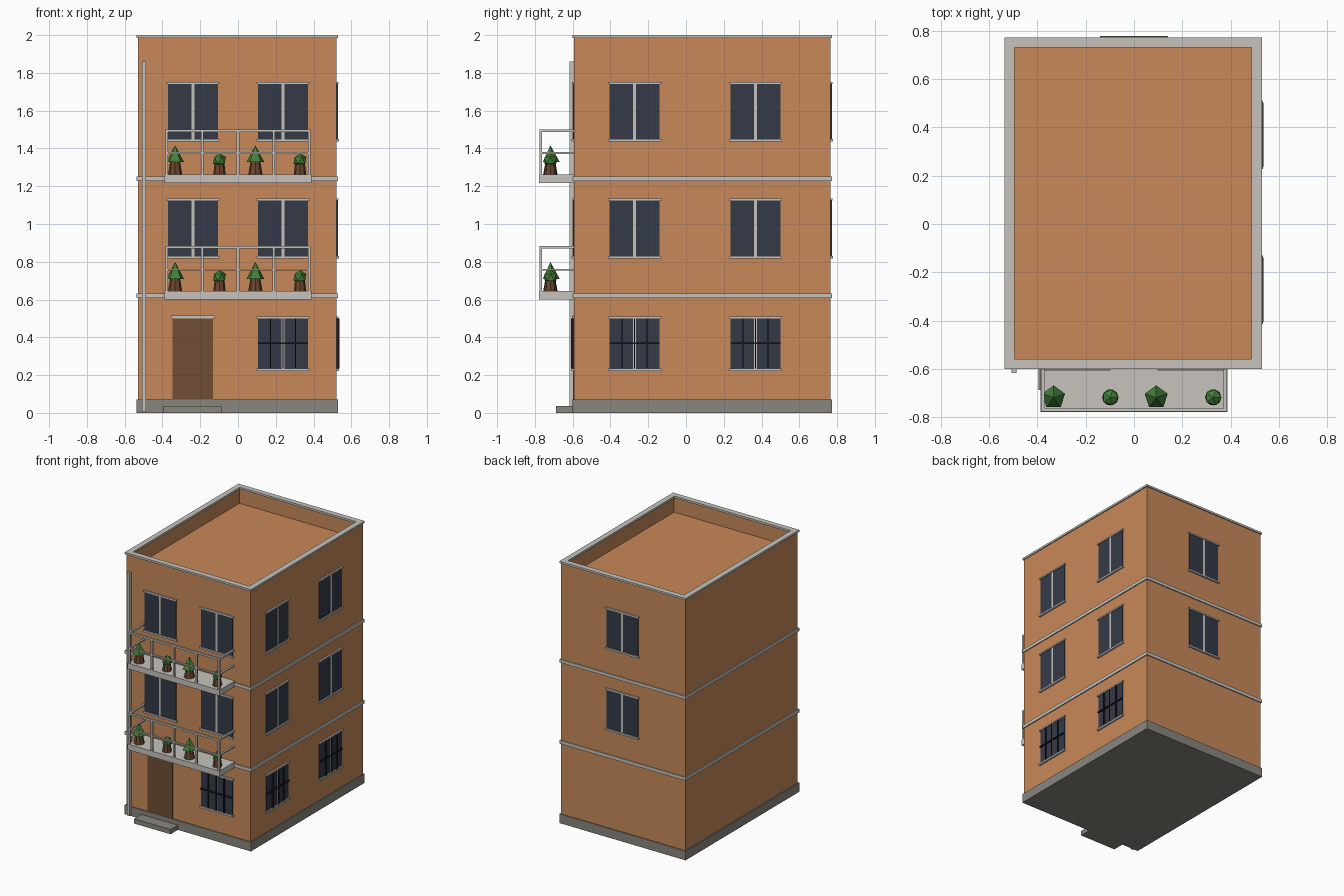
import bpy, bmesh
from mathutils import Vector, Matrix

if "Cube" in bpy.data.objects:
    bpy.data.objects.remove(bpy.data.objects["Cube"], do_unlink=True)


def material(name, r, g, b):
    m = bpy.data.materials.new(name)
    m.use_nodes = True
    m.diffuse_color = (r, g, b, 1)
    bsdf = next(n for n in m.node_tree.nodes if n.type == 'BSDF_PRINCIPLED')
    bsdf.inputs["Base Color"].default_value = (r, g, b, 1)
    return m


WALL = material("orange plaster", .58, .25, .10)
TRIM = material("pale stone", .57, .55, .51)
BASE = material("grey concrete", .25, .24, .21)
GLASS = material("dark glass", .034, .042, .063)
DOOR = material("door brown", .16, .075, .034)
IRON = material("black iron", .012, .012, .015)
POT = material("bark brown", .14, .06, .028)
LEAF = material("leaf green", .055, .21, .04)

# Wall planes and overhang of the trims
X0, X1, Y0, Y1 = -.529, .521, -.592, .764
OVER = .008


def finish(bm, name, mat):
    mesh = bpy.data.meshes.new(name)
    bm.to_mesh(mesh)
    bm.free()
    mesh.materials.append(mat)
    ob = bpy.data.objects.new(name, mesh)
    bpy.context.collection.objects.link(ob)
    return ob


def box_mesh(lo, hi):
    bm = bmesh.new()
    lo, hi = Vector(lo), Vector(hi)
    bmesh.ops.create_cube(bm, size=1, matrix=Matrix.Translation((lo + hi) / 2)
                          @ Matrix.Diagonal((*(hi - lo), 1)))
    return bm


def box(name, mat, x0, x1, y0, y1, z0, z1):
    return finish(box_mesh((x0, y0, z0), (x1, y1, z1)), name, mat)


def on_wall(name, mat, side, u0, u1, out, z0, z1):
    """Box on a wall: u runs along the wall, out is how far it stands proud."""
    if side == "front":
        box(name, mat, u0, u1, Y0 - out, Y0 + .01, z0, z1)
    elif side == "back":
        box(name, mat, u0, u1, Y1 - .01, Y1 + out, z0, z1)
    else:
        box(name, mat, X1 - .01, X1 + out, u0, u1, z0, z1)


def window(side, u, z0, z1, barred=False):
    w = .133
    on_wall(side + "_window_glass", GLASS, side, u - w, u + w, .005, z0, z1)
    on_wall(side + "_window_mullion", TRIM, side, u - .008, u + .008, .008, z0, z1)
    on_wall(side + "_window_lintel", TRIM, side, u - w - .008, u + w + .008, .012, z1, z1 + .011)
    on_wall(side + "_window_sill", TRIM, side, u - w - .008, u + w + .008, .014, z0 - .013, z0)
    if barred:
        for k in (-1, 0, 1):
            c = u + k * .066
            on_wall(side + "_window_bar", IRON, side, c - .003, c + .003, .016, z0, z1)
        mid = (z0 + z1) / 2
        on_wall(side + "_window_crossbar", IRON, side, u - w, u + w, .015, mid - .004, mid + .004)


# Walls with a sunken roof behind the parapet
bm = box_mesh((X0, Y0, .04), (X1, Y1, 1.99))
top = max(bm.faces, key=lambda f: f.calc_center_median().z)
bmesh.ops.inset_region(bm, faces=[top], thickness=.032)
sunk = bmesh.ops.extrude_discrete_faces(bm, faces=[top])["faces"][0]
bmesh.ops.translate(bm, vec=(0, 0, -.12), verts=sunk.verts)
finish(bm, "walls", WALL)


# Plinth, floor bands and parapet coping
def slab(name, mat, z0, z1):
    box(name, mat, X0 - OVER, X1 + OVER, Y0 - OVER, Y1 + OVER, z0, z1)


slab("plinth", BASE, 0, .07)
slab("lower_floor_band", TRIM, .607, .632)
slab("upper_floor_band", TRIM, 1.227, 1.251)
rim, z0, z1 = .034, 1.985, 2.0
for x0, x1 in ((X0 - OVER, X0 + rim), (X1 - rim, X1 + OVER)):
    box("coping_side", TRIM, x0, x1, Y0 - OVER, Y1 + OVER, z0, z1)
for y0, y1 in ((Y0 - OVER, Y0 + rim), (Y1 - rim, Y1 + OVER)):
    box("coping_end", TRIM, X0 + rim, X1 - rim, y0, y1, z0, z1)

# Windows
for z0, z1 in ((.83, 1.125), (1.45, 1.742)):
    for u in (-.238, .238):
        window("front", u, z0, z1)
    for u in (-.272, .368):
        window("right", u, z0, z1)
    window("back", 0, z0, z1)
window("front", .238, .235, .5, True)
for u in (-.272, .368):
    window("right", u, .235, .5, True)

# Door, doorstep and drainpipe
on_wall("door", DOOR, "front", -.348, -.133, .006, .07, .5)
on_wall("door_lintel", TRIM, "front", -.356, -.125, .012, .5, .515)
box("doorstep", BASE, -.395, -.088, -.688, Y0, 0, .036)
box("drainpipe", TRIM, -.508, -.486, -.616, Y0, .005, 1.86)


# Potted plants
def cone(name, mat, x, y, z0, z1, r0, r1, sides):
    bm = bmesh.new()
    bmesh.ops.create_cone(bm, cap_ends=True, segments=sides, radius1=r0, radius2=r1, depth=z1 - z0,
                          matrix=Matrix.Translation((x, y, (z0 + z1) / 2)))
    return finish(bm, name, mat)


def tree(x, y, z):
    cone("tree_trunk", POT, x, y, z, z + .09, .038, .022, 8)
    cone("tree_crown", LEAF, x, y, z + .065, z + .155, .05, 0, 5)


def bush(x, y, z):
    cone("bush_trunk", POT, x, y, z, z + .075, .033, .024, 8)
    bm = bmesh.new()
    bmesh.ops.create_icosphere(bm, subdivisions=1, radius=.038,
                               matrix=Matrix.Translation((x, y, z + .075)))
    finish(bm, "bush_crown", LEAF)


# Balconies
def balcony(z):
    bx, front, t = .388, -.778, .007
    box("balcony_floor", TRIM, -bx, bx, front, Y0, z - .044, z)
    rx, ry = bx - .011, front + .009
    for k in range(5):
        x = -rx + k * rx / 2
        box("railing_post", TRIM, x - t, x + t, ry - t, ry + t, z, z + .23)
    for h, t2 in ((.232, .007), (.114, .005)):
        box("railing_front", TRIM, -rx - t, rx + t, ry - t, ry + t, z + h - t2, z + h + t2)
        for x in (-rx, rx):
            box("railing_side", TRIM, x - t, x + t, ry, Y0, z + h - t2, z + h + t2)
    for x in (-.333, .092):
        tree(x, -.718, z)
    for x in (-.098, .328):
        bush(x, -.718, z)


balcony(.644)
balcony(1.262)
